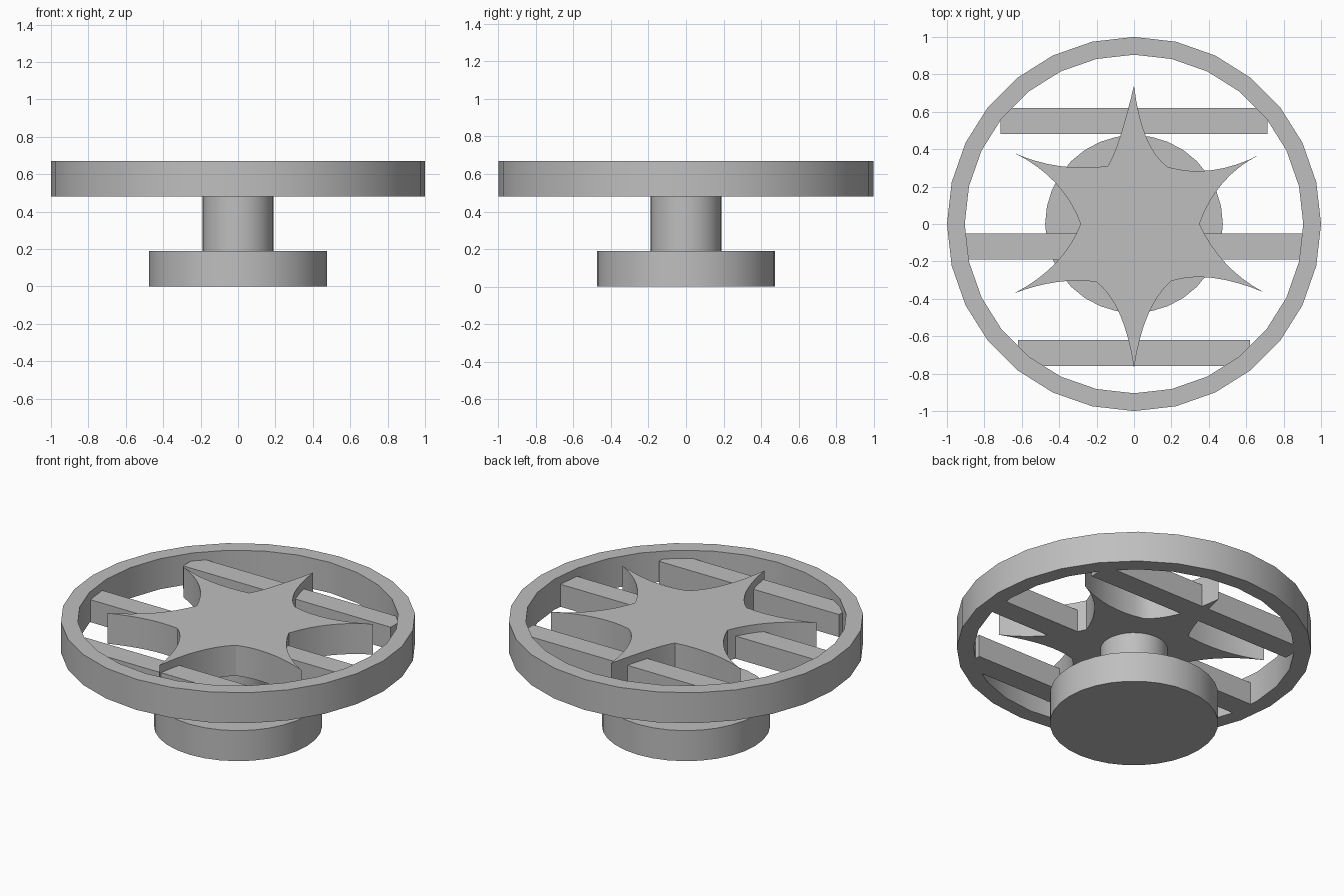
import bpy, bmesh, math
from mathutils import Vector

cube = bpy.data.objects.get("Cube")
if cube:
    bpy.data.objects.remove(cube, do_unlink=True)

# Single grey material
grey = bpy.data.materials.new("plain_grey")
grey.use_nodes = True
colour = (0.52, 0.52, 0.52, 1)
grey.diffuse_color = colour
grey.node_tree.nodes["Principled BSDF"].inputs["Base Color"].default_value = colour


def finish(name, bm):
    bmesh.ops.recalc_face_normals(bm, faces=bm.faces)
    mesh = bpy.data.meshes.new(name)
    bm.to_mesh(mesh)
    bm.free()
    mesh.materials.append(grey)
    obj = bpy.data.objects.new(name, mesh)
    bpy.context.collection.objects.link(obj)
    bpy.ops.object.select_all(action="DESELECT")
    obj.select_set(True)
    bpy.context.view_layer.objects.active = obj
    bpy.ops.object.shade_smooth_by_angle(angle=math.radians(30))


def prism(name, outline, low, high):
    bm = bmesh.new()
    face = bm.faces.new([bm.verts.new((x, y, low)) for x, y in outline])
    lifted = bmesh.ops.extrude_face_region(bm, geom=[face], use_keep_orig=True)
    verts = [v for v in lifted["geom"] if isinstance(v, bmesh.types.BMVert)]
    bmesh.ops.translate(bm, verts=verts, vec=(0, 0, high - low))
    finish(name, bm)


def circle(radius, count):
    return [(radius * math.sin(math.tau * i / count),
             radius * math.cos(math.tau * i / count)) for i in range(count)]


def ring(name, outer, inner, low, high, count):
    bm = bmesh.new()
    loops = [[bm.verts.new((x, y, z)) for x, y in circle(r, count)]
             for r, z in ((outer, low), (outer, high), (inner, high), (inner, low))]
    for k in range(4):
        a, b = loops[k], loops[(k + 1) % 4]
        for i in range(count):
            j = (i + 1) % count
            bm.faces.new((a[i], a[j], b[j], b[i]))
    finish(name, bm)


def star_outline(knots, steps=8):
    # Each edge is a curve passing through a point between tip and valley
    points = []
    for i in range(0, len(knots), 2):
        start, middle, end = (Vector(knots[(i + k) % len(knots)]) for k in range(3))
        handle = 2 * middle - (start + end) / 2
        for s in range(steps):
            t = s / steps
            points.append((1 - t) ** 2 * start + 2 * t * (1 - t) * handle + t * t * end)
    return points


RIM_LOW, RIM_HIGH, BASE_HIGH, BAR_HIGH = 0.48, 0.67, 0.19, 0.62

# Base and stem
prism("base", circle(0.475, 32), 0, BASE_HIGH)
prism("stem", circle(0.19, 32), BASE_HIGH, RIM_LOW)

# Rim
ring("rim", 1, 0.905, RIM_LOW, RIM_HIGH, 28)

# Three cross bars: name, half length, front edge
for name, half, y in (("back_bar", 0.715, 0.48), ("middle_bar", 0.92, -0.19),
                      ("front_bar", 0.62, -0.76)):
    prism(name, [(-half, y), (half, y), (half, y + 0.14), (-half, y + 0.14)],
          RIM_LOW, BAR_HIGH)

# Six-pointed star: tip, curve point, valley, curve point, and so on
knots = [(0, 0.74), (0.065, 0.465), (0.18, 0.305), (0.42, 0.288),
         (0.67, 0.37), (0.475, 0.22), (0.35, 0), (0.49, -0.21),
         (0.69, -0.363), (0.42, -0.288), (0.2, -0.305), (0.075, -0.485),
         (0, -0.77), (-0.075, -0.485), (-0.2, -0.31), (-0.41, -0.31),
         (-0.64, -0.37), (-0.42, -0.21), (-0.285, 0), (-0.42, 0.22),
         (-0.64, 0.38), (-0.4, 0.31), (-0.14, 0.31), (-0.075, 0.465)]
prism("star", star_outline(knots), RIM_LOW, RIM_HIGH)
